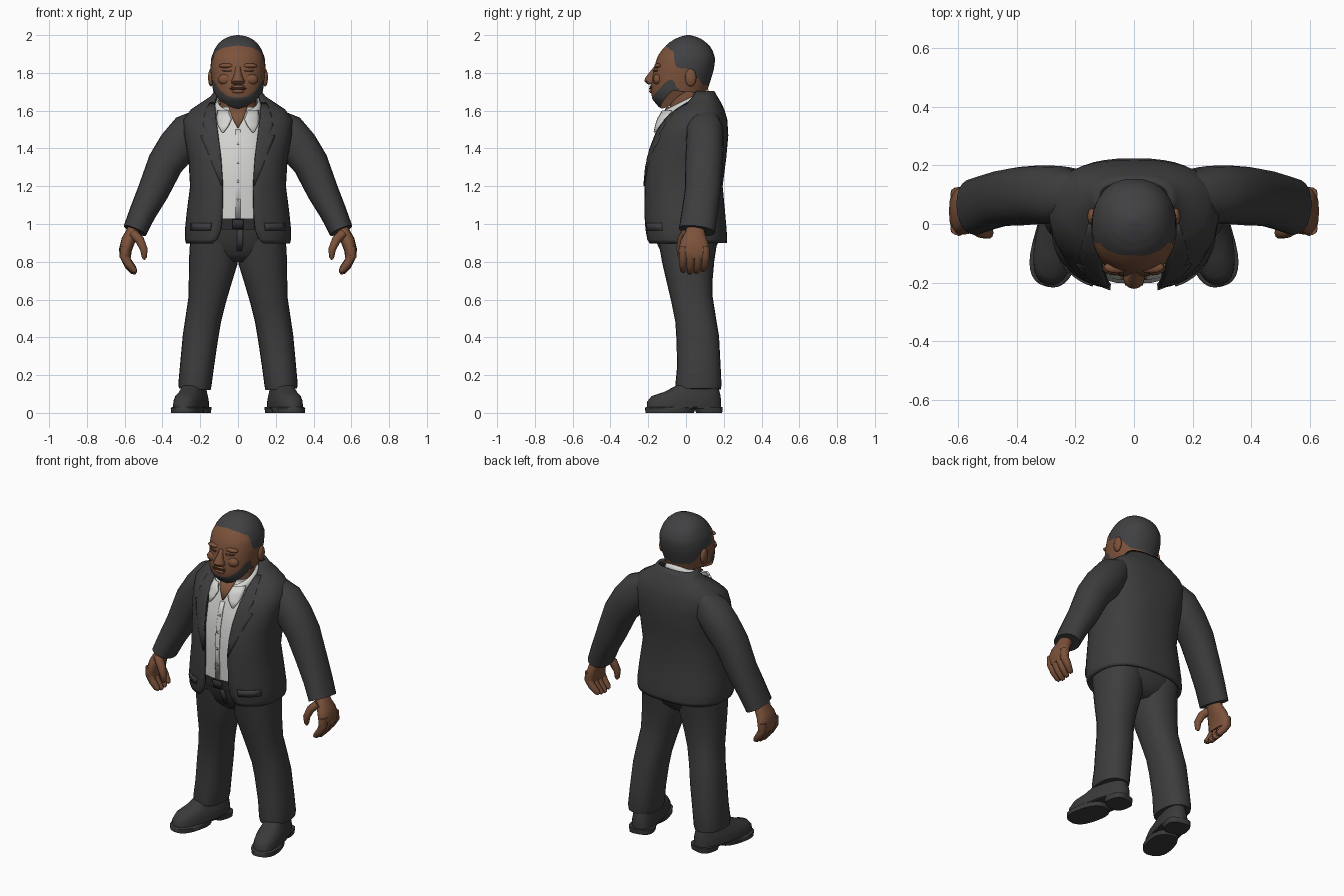
import bpy, bmesh
from math import sin, cos, pi, asin, radians
from mathutils import Vector

if "Cube" in bpy.data.objects:
    bpy.data.objects.remove(bpy.data.objects["Cube"], do_unlink=True)


def material(name, *rgb):
    m = bpy.data.materials.new(name)
    m.use_nodes = True
    m.diffuse_color = (*rgb, 1)
    bsdf = m.node_tree.nodes["Principled BSDF"]
    bsdf.inputs["Base Color"].default_value = (*rgb, 1)
    bsdf.inputs["Roughness"].default_value = 0.8
    return m


SUIT = material("charcoal suit", .047, .047, .049)
SHOE = material("shoe leather", .042, .042, .042)
BELT = material("belt black", .028, .028, .03)
SHIRT = material("white shirt", .66, .66, .64)
BUTTON = material("button grey", .4, .4, .39)
SKIN = material("brown skin", .2, .084, .043)
CREASE = material("dark skin", .12, .048, .026)
HAIR = material("black hair", .052, .052, .055)


def finish(name, bm, mats, thick=0.0, angle=45):
    bmesh.ops.recalc_face_normals(bm, faces=bm.faces)
    mesh = bpy.data.meshes.new(name)
    bm.to_mesh(mesh)
    bm.free()
    ob = bpy.data.objects.new(name, mesh)
    bpy.context.collection.objects.link(ob)
    for m in mats:
        mesh.materials.append(m)
    bpy.ops.object.select_all(action='DESELECT')
    ob.select_set(True)
    bpy.context.view_layer.objects.active = ob
    bpy.ops.object.shade_smooth_by_angle(angle=radians(angle))
    if thick:
        mod = ob.modifiers.new("thickness", 'SOLIDIFY')
        mod.thickness, mod.offset = thick, 0
    return ob


def bridge(name, rings, mats, closed=True, cap=True, rule=None, thick=0.0):
    """Join rows of points into a surface; rule(row, column) picks the material."""
    bm = bmesh.new()
    rows = [[bm.verts.new(p) for p in ring] for ring in rings]
    n = len(rows[0])
    for k in range(len(rows) - 1):
        for i in range(n if closed else n - 1):
            j = (i + 1) % n
            f = bm.faces.new((rows[k][i], rows[k][j], rows[k + 1][j], rows[k + 1][i]))
            if rule:
                f.material_index = rule(k, i)
    if cap:
        bm.faces.new(rows[0])
        top = bm.faces.new(rows[-1])
        if rule:
            top.material_index = rule(len(rows) - 2, 0)
    return finish(name, bm, mats, thick)


def power(v, e):
    return (1 if v >= 0 else -1) * abs(v) ** e


def lookup(table, z):
    """Linear interpolation of all columns of a table by its first column."""
    if z <= table[0][0]:
        return table[0][1:]
    for a, b in zip(table, table[1:]):
        if z <= b[0]:
            t = (z - a[0]) / (b[0] - a[0])
            return [p + (q - p) * t for p, q in zip(a[1:], b[1:])]
    return table[-1][1:]


def oval(t, z, rx, front, back, p=2.5):
    """Point on a horizontal section; t = 0 is the front middle."""
    cy, ry = (front + back) / 2, (back - front) / 2
    return Vector((rx * power(sin(t), 2 / p), cy - ry * power(cos(t), 2 / p), z))


def loft(name, table, mat, n=28, p=2.5, place=lambda v: v):
    rings = [[place(oval(2 * pi * i / n, *row[:4], p)) for i in range(n)] for row in table]
    return bridge(name, rings, [mat])


def patch(name, rows, table, off, mat, side=1, p=2.5, thick=.008):
    """Thin plate lying on the front of a lofted body; rows are (z, x from, x to)."""
    rings = []
    for z, x0, x1 in rows:
        rx, front, back = lookup(table, z)[:3]
        ring = []
        for i in range(6):
            x = x0 + (x1 - x0) * i / 5
            depth = (1 - min(abs(x) / rx, 1) ** p) ** (1 / p)
            ring.append((side * x, (front + back) / 2 - (back - front) / 2 * depth - off, z))
        rings.append(ring)
    return bridge(name, rings, [mat], closed=False, cap=False, thick=thick)


def limb(name, path, mat, side, n=16, p=2.2):
    """Tube through (x, y, z, half width, half depth) stations."""
    rings = []
    for k, (x, y, z, a, b) in enumerate(path):
        start, end = path[max(k - 1, 0)], path[min(k + 1, len(path) - 1)]
        along = (Vector(end[:3]) - Vector(start[:3])).normalized()
        u = along.cross(Vector((0, 1, 0))).normalized()
        v = u.cross(along)
        ring = []
        for i in range(n):
            t = 2 * pi * i / n
            q = Vector((x, y, z)) + u * a * power(cos(t), 2 / p) + v * b * power(sin(t), 2 / p)
            ring.append((q.x * side, q.y, q.z))
        rings.append(ring)
    return bridge(name, rings, [mat])


def blob(name, loc, size, mat):
    bm = bmesh.new()
    bmesh.ops.create_uvsphere(bm, u_segments=14, v_segments=10, radius=1)
    for v in bm.verts:
        v.co = Vector(a * s + c for a, s, c in zip(v.co, size, loc))
    return finish(name, bm, [mat], angle=80)


# Jacket: open-fronted shell (z, half width, front, back, half opening)
JACKET = [(.9, .268, -.2, .208, .13), (.92, .273, -.206, .21, .108), (.97, .273, -.212, .207, .09),
          (1.05, .265, -.217, .2, .083), (1.2, .246, -.218, .186, .08), (1.35, .255, -.206, .205, .09),
          (1.47, .278, -.16, .216, .105), (1.55, .282, -.115, .211, .115), (1.6, .245, -.06, .197, .12),
          (1.64, .185, 0, .178, .122), (1.67, .14, .02, .16, .115), (1.7, .118, .035, .143, .1)]
shell = []
for *row, gap in JACKET:
    t0 = asin((gap / row[1]) ** 1.25)
    shell.append([oval(t0 + (2 * pi - 2 * t0) * i / 40, *row) for i in range(41)])
bridge("jacket", shell, [SUIT], closed=False, cap=False, thick=.016)

# Shirt with placket, buttons, open neck and collar
SHIRT_BODY = [(.98, .2, -.195, .14), (1.2, .2, -.204, .14), (1.35, .2, -.192, .15), (1.45, .18, -.168, .15),
              (1.52, .15, -.142, .14), (1.58, .125, -.12, .125), (1.62, .11, -.095, .12)]
loft("shirt", SHIRT_BODY, SHIRT)
patch("shirt_placket", [(z, -.014, .014) for z in (1.03, 1.2, 1.35, 1.45, 1.5)], SHIRT_BODY, .002, SHIRT)
for i in range(4):
    z = 1.12 + i * .1
    patch(f"shirt_button_{i + 1}", [(z, -.006, .006), (z + .012, -.006, .006)], SHIRT_BODY, .007, BUTTON, thick=.004)
patch("open_neck", [(1.51, -.003, .003), (1.56, -.03, .03), (1.62, -.05, .05)], SHIRT_BODY, .004, SKIN)
arc = [.45 + (2 * pi - .9) * i / 30 for i in range(31)]
bridge("shirt_collar", [[(.125 * sin(t), -.01 - .135 * cos(t), 1.6 - .07 * cos(t)) for t in arc],
                        [(.108 * sin(t), -.005 - .118 * cos(t), 1.655 - .06 * cos(t)) for t in arc]],
       [SHIRT], closed=False, cap=False, thick=.008)

# Trousers seat and belt
loft("trouser_seat", [(.8, .1, -.08, .1), (.84, .2, -.12, .14), (.9, .25, -.148, .17),
                      (.97, .245, -.175, .18), (1.02, .22, -.185, .17)], SUIT)
BELT_RING = [(.97, .222, -.195, .17), (1.03, .222, -.2, .17)]
loft("belt", BELT_RING, BELT)
patch("belt_buckle", [(.975, -.03, .03), (1.025, -.03, .03)], BELT_RING, .006, BELT)
patch("trouser_fly", [(.86, -.004, .02), (.9, -.004, .026), (.97, -.004, .026)],
      [(.84, .2, -.12, .14), (.9, .25, -.148, .17), (.97, .245, -.175, .18)], .003, SUIT)

LAPEL = [(1.2, .08, .086), (1.3, .086, .128), (1.4, .095, .168), (1.465, .104, .196), (1.475, .105, .166),
         (1.52, .111, .184), (1.57, .117, .178), (1.61, .12, .165), (1.64, .122, .15)]
ARM = [(.19, .1, 1.57, .05, .07), (.25, .1, 1.5, .1, .098), (.32, .1, 1.41, .105, .1), (.385, .095, 1.32, .095, .1),
       (.45, .088, 1.17, .083, .095), (.505, .072, 1.06, .071, .095), (.546, .058, .965, .064, .096)]
LEG = [(.128, .01, .92, .125, .158), (.131, .012, .8, .129, .138), (.148, .02, .7, .114, .122),
       (.163, .032, .6, .1, .11), (.183, .05, .5, .095, .108), (.199, .062, .4, .094, .113),
       (.217, .068, .25, .09, .115), (.228, .066, .15, .088, .122), (.229, .066, .125, .084, .118)]
PALM = [(.545, .052, .99, .034, .045), (.56, .048, .95, .036, .054), (.582, .044, .91, .037, .072),
        (.597, .043, .86, .034, .084), (.594, .043, .82, .027, .08)]
THUMB = [(.555, 0, .95, .024, .028), (.52, -.022, .915, .024, .026), (.498, -.03, .865, .02, .021),
         (.496, -.028, .825, .014, .015), (.498, -.026, .812, .006, .007)]

for word, s in (("left", 1), ("right", -1)):
    # Jacket details
    patch(f"{word}_lapel", LAPEL, JACKET, .009, SUIT, s)
    patch(f"{word}_pocket_flap", [(.965, .145, .25), (1.005, .14, .247)], JACKET, .013, SUIT, s)
    patch(f"{word}_collar_flap", [(1.485, .076, .084), (1.52, .05, .104), (1.555, .034, .112), (1.6, .052, .108)],
          SHIRT_BODY, .022, SHIRT, s)
    limb(f"{word}_sleeve", ARM, SUIT, s, n=20)
    limb(f"{word}_trouser_leg", LEG, SUIT, s, n=24, p=2.3)

    # Hand
    limb(f"{word}_palm", PALM, SKIN, s)
    limb(f"{word}_thumb", THUMB, SKIN, s, n=10)
    for i, drop in enumerate((.005, -.004, 0, .01)):
        y = -.015 + i * .039
        limb(f"{word}_finger_{i + 1}",
             [(.6, y, .88, .025, .023), (.602, y, .83, .025, .023), (.58, y, .785 + drop, .022, .021),
              (.553, y * .9, .752 + drop, .018, .018), (.54, y * .9, .742 + drop, .008, .01)], SKIN, s, n=10)

    # Shoe, turned outward
    def turned(v, s=s):
        return Vector((s * (.246 + v.x * .97 - v.y * .24), v.x * .24 + v.y * .97, v.z))
    loft(f"{word}_shoe", [(.024, .077, -.213, .19), (.06, .077, -.21, .19), (.09, .07, -.185, .187),
                          (.11, .062, -.12, .182), (.135, .056, -.07, .175), (.16, .05, -.02, .165)],
         SHOE, place=turned)
    loft(f"{word}_sole", [(0, .08, -.218, .04), (.026, .082, -.22, .05), (.032, .08, -.216, .19)], SHOE, place=turned)
    loft(f"{word}_heel", [(0, .07, .06, .192), (.032, .074, .05, .195)], SHOE, p=3, place=turned)

# Neck
loft("neck", [(1.5, .09, -.1, .1), (1.6, .095, -.09, .11), (1.74, .1, -.06, .115)], SKIN, p=2)

# Head: rows follow the jaw, beard edge and hairline (z, half width, front, back)
HEAD = [(1.6, .06, -.11, .06), (1.62, .088, -.145, .08), (1.66, .117, -.178, .096), (1.7, .131, -.186, .11),
        (1.76, .14, -.182, .13), (1.82, .146, -.169, .148), (1.88, .142, -.155, .155), (1.93, .122, -.122, .136),
        (1.96, .1, -.09, .109), (1.98, .075, -.058, .08), (1.993, .045, -.025, .05), (2, .008, .004, .02)]
JAW = [(0, 1.61), (.5, 1.622), (1, 1.655), (1.4, 1.71), (1.7, 1.7), (pi, 1.69)]
BEARD = [(0, 1.668), (.4, 1.676), (.8, 1.71), (1.1, 1.757), (1.3, 1.766), (1.42, 1.745), (1.5, 1.715)]
HAIRLINE = [(0, 1.945), (.6, 1.935), (1.1, 1.912), (1.28, 1.84), (1.4, 1.825), (1.8, 1.82),
            (2.1, 1.775), (2.4, 1.738), (pi, 1.73)]
N = 64
angles = [2 * pi * i / N for i in range(N)]
rows = [[] for _ in range(30)]
for t in angles:
    a = min(t, 2 * pi - t)
    jaw = lookup(JAW, a)[0]
    beard = max(lookup(BEARD, a)[0], jaw + .003)
    line = lookup(HAIRLINE, a)[0]
    heights = [jaw + (beard - jaw) * i / 5 for i in range(5)]
    heights += [beard + (line - beard) * i / 10 for i in range(10)]
    heights += [line + (2 - line) * (1 - (1 - i / 14) ** 1.7) for i in range(15)]
    for row, z in zip(rows, heights):
        row.append(oval(t, z, *lookup(HEAD, z), 2.2))


def head_colour(k, i):
    a = min(angles[i], 2 * pi - angles[i])
    return 1 if k >= 15 or (k < 5 and a < 1.5) else 0


bridge("head", rows, [SKIN, HAIR], rule=head_colour)

# Face
loft("nose", [(1.738, .022, -.197, -.15), (1.745, .034, -.21, -.15), (1.758, .036, -.221, -.15),
              (1.775, .026, -.215, -.15), (1.805, .016, -.192, -.15), (1.835, .014, -.168, -.15)], SKIN, n=16, p=2)
patch("mouth", [(1.713, -.038, .038), (1.719, -.045, .045)], HEAD, .007, CREASE, p=2.2, thick=.006)
blob("lower_lip", (0, -.183, 1.702), (.034, .012, .01), SKIN)
blob("upper_lip", (0, -.183, 1.727), (.038, .011, .008), SKIN)
for word, s in (("left", 1), ("right", -1)):
    blob(f"{word}_ear", (s * .143, .025, 1.775), (.016, .03, .047), SKIN)
    blob(f"{word}_cheek", (s * .065, -.15, 1.765), (.042, .025, .03), SKIN)
    blob(f"{word}_brow", (s * .058, -.148, 1.838), (.045, .02, .013), SKIN)
    patch(f"{word}_eye", [(1.808, .038, .078), (1.816, .034, .084)], HEAD, .002, CREASE, s, p=2.2, thick=.006)
